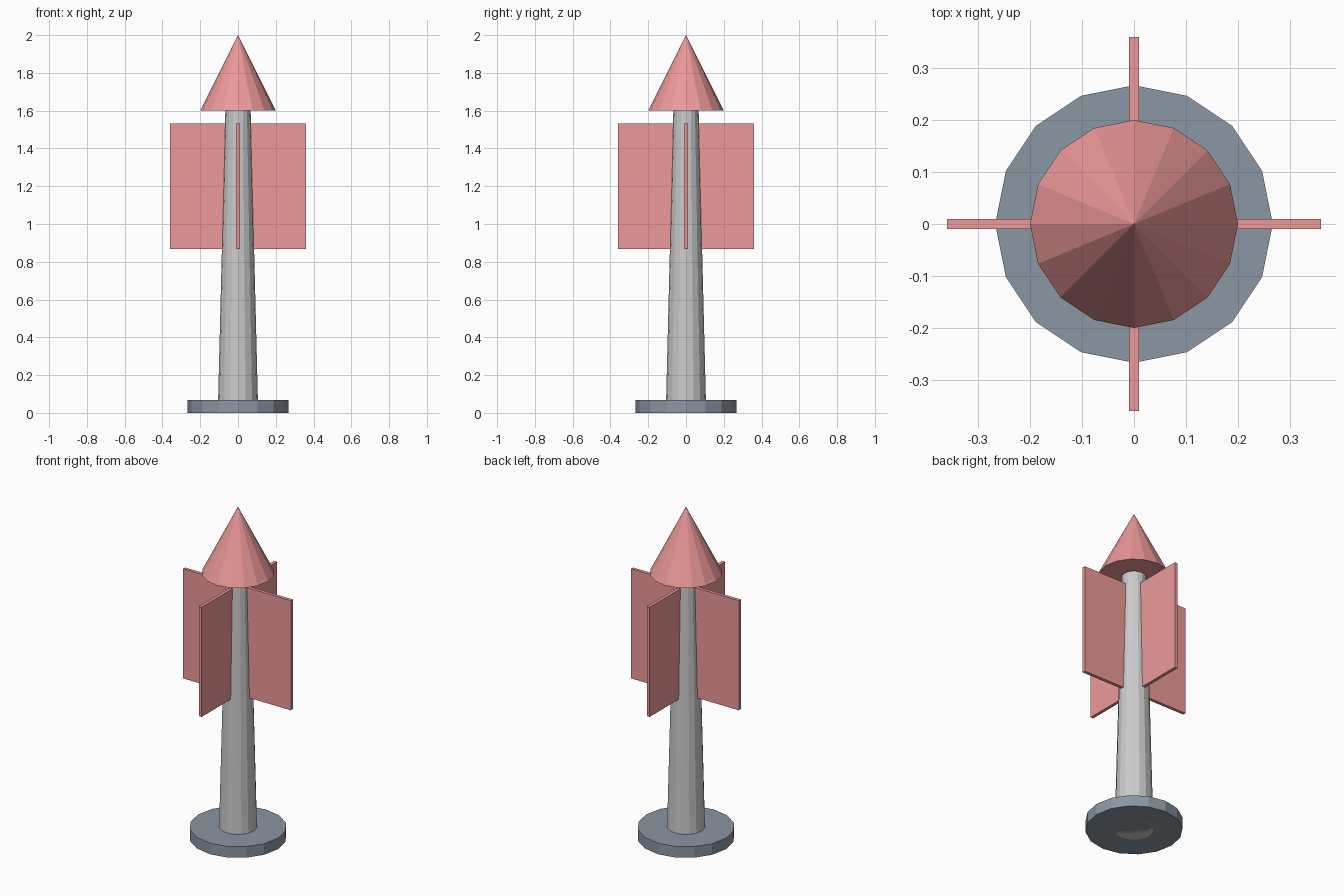
import bpy
from math import cos, sin, pi

if "Cube" in bpy.data.objects:
    bpy.data.objects.remove(bpy.data.objects["Cube"])


def material(name, color):
    mat = bpy.data.materials.new(name)
    mat.diffuse_color = (*color, 1)
    mat.use_nodes = True
    mat.node_tree.nodes["Principled BSDF"].inputs["Base Color"].default_value = mat.diffuse_color
    return mat


def cone(name, r1, r2, z1, z2, mat=None):
    bpy.ops.mesh.primitive_cone_add(vertices=16, radius1=r1, radius2=r2,
                                    depth=z2 - z1, location=(0, 0, (z1 + z2) / 2))
    obj = bpy.context.object
    obj.name = name
    if mat:
        obj.data.materials.append(mat)
    return obj


red = material("red", (0.85, 0.32, 0.32))
slate = material("slate", (0.26, 0.31, 0.37))

# Base disc, tapered pole through it, and pointed tip
cone("base", 0.267, 0.267, 0, 0.067, slate)
cone("pole", 0.107, 0.067, 0, 1.6)
cone("tip", 0.2, 0, 1.6, 2.0, red)

# Four thin fins around the pole
inner, outer = 0.04, 0.36
for i in range(4):
    a = i * pi / 2
    mid = (inner + outer) / 2
    bpy.ops.mesh.primitive_cube_add(size=1, location=(mid * cos(a), mid * sin(a), 1.2),
                                    rotation=(0, 0, a))
    fin = bpy.context.object
    fin.name = f"fin_{i + 1}"
    fin.scale = (outer - inner, 0.019, 0.663)
    fin.data.materials.append(red)
